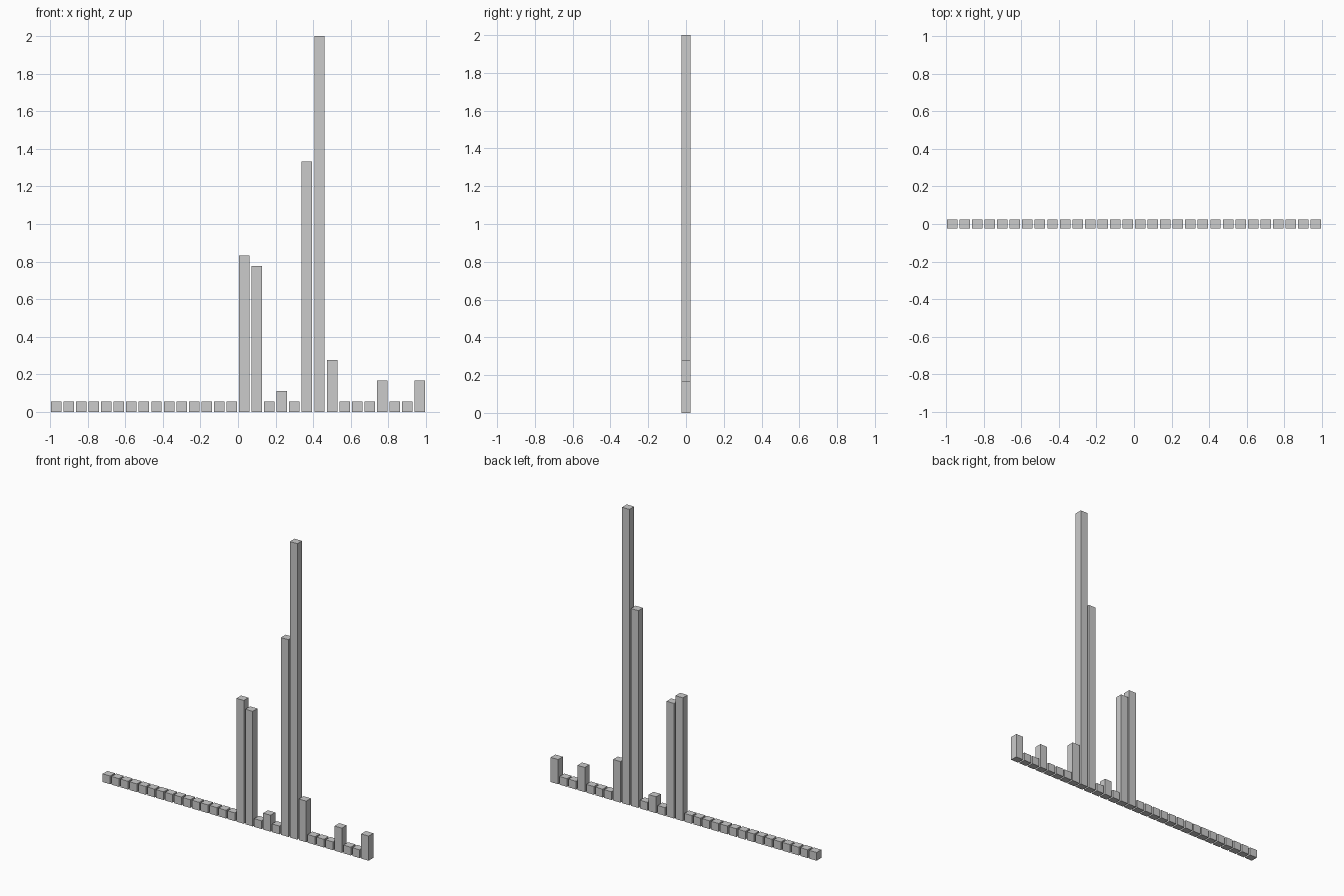
import bpy

if "Cube" in bpy.data.objects:
    bpy.data.objects.remove(bpy.data.objects["Cube"])

UNIT = 1 / 18            # one step of bar height, also the bar width
PITCH = 1.2 * UNIT       # spacing between bar centres
DEPTH = 0.9 * UNIT
COUNT = 30

# Bar heights in steps; every other bar is one step high
TALL = {15: 15, 16: 14, 18: 2, 20: 24, 21: 36, 22: 5, 26: 3, 29: 3}


def add_bar(index, height):
    x = (index - (COUNT - 1) / 2) * PITCH
    bpy.ops.mesh.primitive_cube_add(size=1, location=(x, 0, height / 2))
    bar = bpy.context.object
    bar.name = f"chart_bar_{index + 1:02d}"
    bar.scale = (UNIT, DEPTH, height)


# Row of histogram bars standing on the ground
for i in range(COUNT):
    add_bar(i, TALL.get(i, 1) * UNIT)
